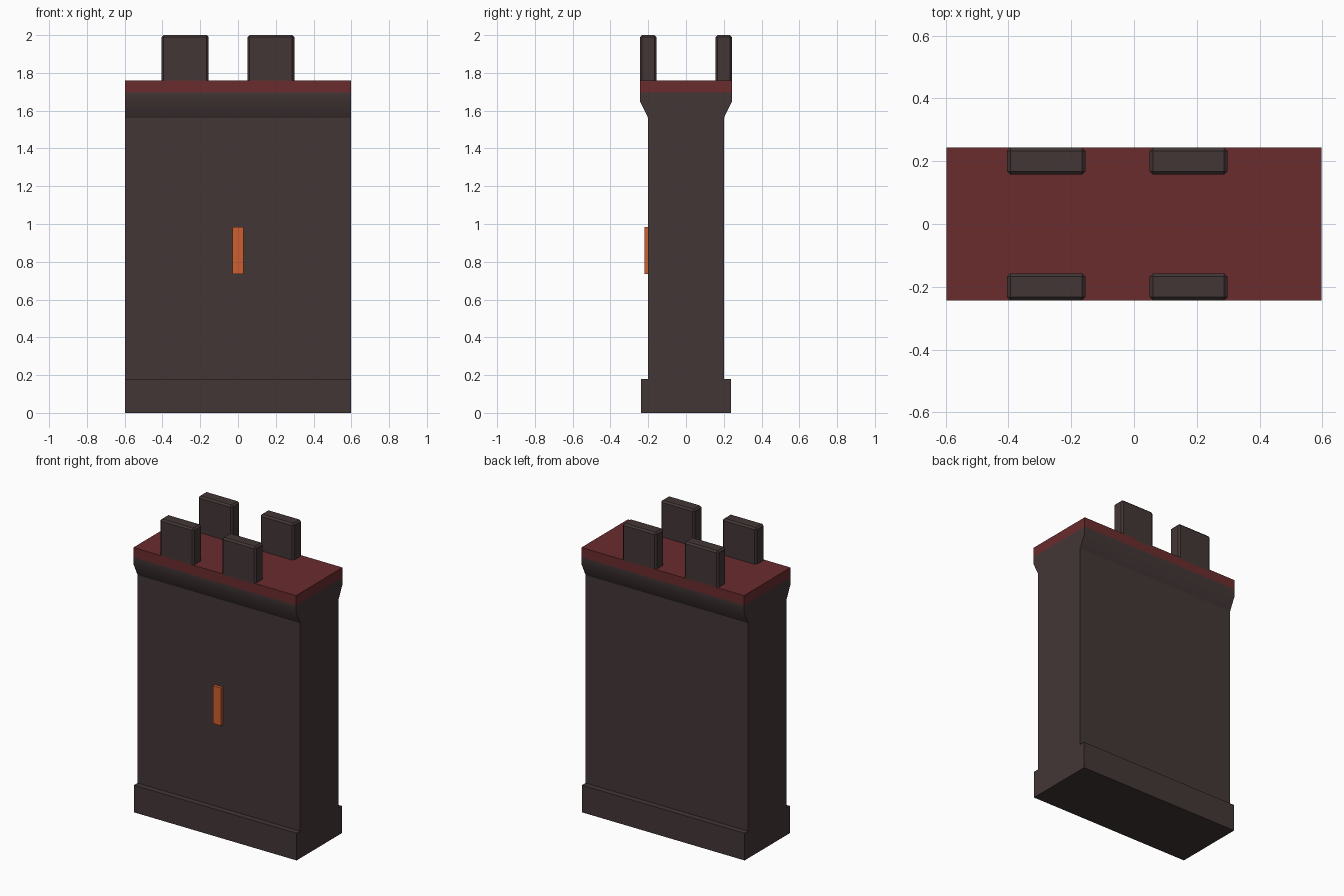
import bpy, bmesh

if "Cube" in bpy.data.objects:
    bpy.data.objects.remove(bpy.data.objects["Cube"])


def material(name, rgb):
    m = bpy.data.materials.new(name)
    m.diffuse_color = (*rgb, 1)
    m.use_nodes = True
    m.node_tree.nodes["Principled BSDF"].inputs["Base Color"].default_value = m.diffuse_color
    return m


STONE = material("dark stone", (0.056, 0.037, 0.037))
RED = material("red walkway", (0.145, 0.025, 0.027))
ORANGE = material("glowing orange", (0.62, 0.115, 0.028))


def add_object(name, bm, mat):
    bmesh.ops.recalc_face_normals(bm, faces=bm.faces)
    mesh = bpy.data.meshes.new(name)
    bm.to_mesh(mesh)
    bm.free()
    mesh.materials.append(mat)
    obj = bpy.data.objects.new(name, mesh)
    bpy.context.collection.objects.link(obj)
    return obj


def box(name, x0, x1, y0, y1, z0, z1, mat, bevel=0):
    bm = bmesh.new()
    bmesh.ops.create_cube(bm, size=1)
    for v in bm.verts:
        v.co.x = x1 if v.co.x > 0 else x0
        v.co.y = y1 if v.co.y > 0 else y0
        v.co.z = z1 if v.co.z > 0 else z0
    if bevel:
        bmesh.ops.bevel(bm, geom=bm.edges[:], offset=bevel, segments=1, affect='EDGES')
    return add_object(name, bm, mat)


W = 0.597  # half length of the wall

# Wall body: mirrored side profile extruded along x
half = [(0.238, 0), (0.238, 0.18), (0.2, 0.18), (0.2, 1.56), (0.244, 1.65), (0.244, 1.695)]
outline = half + [(-y, z) for y, z in reversed(half)]
bm = bmesh.new()
end = bm.faces.new([bm.verts.new((-W, y, z)) for y, z in outline])
ext = bmesh.ops.extrude_face_region(bm, geom=[end], use_keep_orig=True)
for v in ext["geom"]:
    if isinstance(v, bmesh.types.BMVert):
        v.co.x = W
# Only the upper bend of the flare is smooth
for f in bm.faces:
    f.smooth = all(v.co.z > 1.5 for v in f.verts)
for e in bm.edges:
    e.smooth = (all(abs(v.co.z - 1.65) < 0.001 for v in e.verts)
                and abs(e.verts[0].co.x - e.verts[1].co.x) > 1)
add_object("wall_body", bm, STONE)

# Red walkway slab
box("walkway", -W, W, -0.244, 0.244, 1.695, 1.76, RED)

# Battlement blocks on both edges
for x0, x1 in ((-0.405, -0.155), (0.05, 0.298)):
    for side, (y0, y1) in (("front", (-0.244, -0.157)), ("back", (0.157, 0.244))):
        box(f"{side}_battlement", x0, x1, y0, y1, 1.74, 2.0, STONE, 0.011)

# Glowing slit window on the front
box("slit_window", -0.03, 0.03, -0.22, -0.19, 0.735, 0.985, ORANGE)
